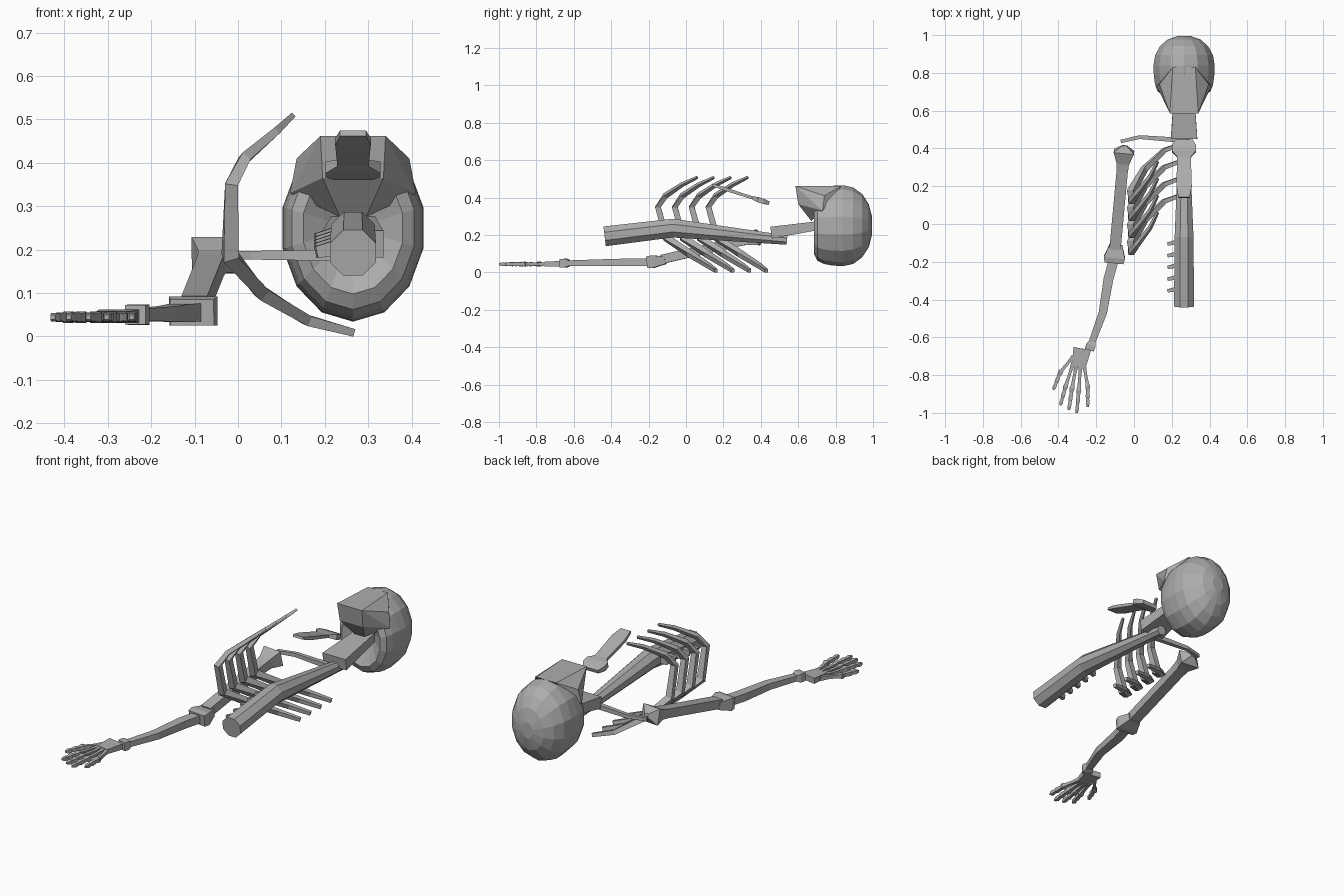
import bpy, bmesh, math
from mathutils import Vector

cube = bpy.data.objects.get("Cube")
if cube:
    bpy.data.objects.remove(cube, do_unlink=True)

GREY = (0.42, 0.42, 0.42, 1)
bone_grey = bpy.data.materials.new("bone grey")
bone_grey.use_nodes = True
bone_grey.diffuse_color = GREY
bone_grey.node_tree.nodes["Principled BSDF"].inputs["Base Color"].default_value = GREY

MID = 0.265  # x of the body's centre line
UP = Vector((0, 0, 1))
BACK = Vector((0, 1, 0))


def finish(name, bm):
    bmesh.ops.recalc_face_normals(bm, faces=bm.faces)
    mesh = bpy.data.meshes.new(name)
    bm.to_mesh(mesh)
    bm.free()
    mesh.materials.append(bone_grey)
    obj = bpy.data.objects.new(name, mesh)
    bpy.context.collection.objects.link(obj)


def sweep(name, points, widths, flatness=1, sides=4, up=UP, axis=None):
    """Loft a polygon along points; widths are half widths, flatness is height over width."""
    bm = bmesh.new()
    points = [Vector(point) for point in points]
    last = len(points) - 1
    corner = 1 / math.cos(math.pi / sides)
    previous = None
    for i, (point, width) in enumerate(zip(points, widths)):
        along = axis or points[min(i + 1, last)] - points[max(i - 1, 0)]
        across = along.cross(up).normalized()
        over = across.cross(along).normalized() * flatness
        ring = []
        for k in range(sides):
            angle = (k + 0.5) * math.tau / sides
            offset = across * math.cos(angle) + over * math.sin(angle)
            ring.append(bm.verts.new(point + offset * width * corner))
        if previous is None:
            bm.faces.new(ring)
        else:
            for k in range(sides):
                j = (k + 1) % sides
                bm.faces.new((previous[k], previous[j], ring[j], ring[k]))
        previous = ring
    bm.faces.new(previous)
    finish(name, bm)


def bone(name, start, end, width, profile, flatness=1):
    """Straight bone; profile pairs a fraction of the length with a scale of the width."""
    start, end = Vector(start), Vector(end)
    points = [start.lerp(end, fraction) for fraction, scale in profile]
    sweep(name, points, [width * scale for fraction, scale in profile], flatness)


def mid_line(*pairs):
    """Points on the body's centre line from (y, z) pairs."""
    return [Vector((MID, y, z)) for y, z in pairs]


# Spine and neck
spine = mid_line((-0.435, 0.193), (-0.07, 0.237), (0.54, 0.173))
sweep("spine", spine, (0.053, 0.05, 0.025), sides=8)
sweep("neck", mid_line((0.455, 0.213), (0.74, 0.255)), (0.07, 0.05), flatness=0.45)

# Short processes along one side of the lower spine
for i in range(5):
    root = spine[0].lerp(spine[1], 0.25 + 0.17 * i) - Vector((0.04, 0, 0))
    tip = root - Vector((0.045, 0.01, 0.01))
    sweep("spine_process", (root, tip), (0.012, 0.009), flatness=1.5)

# Skull: squarer towards the base, round at the back, with a recessed base
skull_centre = Vector((MID, 0.84, 0.25))
skull_points = [skull_centre - BACK * 0.1]
skull_widths = [0.03]
for degrees in range(-80, 81, 20):
    angle = math.radians(degrees)
    power = 0.2 if degrees < 0 else 0.9
    skull_points.append(skull_centre + BACK * 0.158 * math.sin(angle))
    skull_widths.append(0.162 * math.cos(angle) ** power)
sweep("cranium", skull_points, skull_widths, flatness=1.3, sides=14, axis=BACK)

# Face: block that narrows to the chin and to a ridge below, mirrored about the centre line
face = bmesh.new()
for side in (-1, 1):
    for half, y, z in ((0.075, 0.585, 0.462), (0.07, 0.6, 0.365), (0.03, 0.67, 0.275),
                       (0.145, 0.73, 0.33), (0.13, 0.74, 0.41), (0.06, 0.83, 0.462)):
        face.verts.new((MID + side * half, y, z))
bmesh.ops.convex_hull(face, input=face.verts)
finish("face", face)

# Breastbone: thin plate, widest near the neck
top, bottom = mid_line((0.445, 0.37), (0.14, 0.468))
plate_points = [top.lerp(bottom, fraction) for fraction in (0, 0.1, 0.2, 0.3, 0.8, 1)]
sweep("breastbone", plate_points, (0.045, 0.063, 0.063, 0.036, 0.041, 0.03), flatness=0.22)

# Ribs: one curve repeated along the spine, thickest at the side of the chest
rib_path = [Vector(point) for point in (
    (MID, 0.16, 0.009), (0.16, 0.12, 0.037), (0.055, 0.02, 0.1), (-0.018, -0.105, 0.185),
    (-0.015, -0.15, 0.35), (0.015, -0.11, 0.41), (0.085, -0.02, 0.47), (0.125, 0.06, 0.508))]
rib_widths = [0.018 - 0.003 * abs(i - 3) for i in range(len(rib_path))]
for i in range(4):
    shifted = [point + BACK * 0.09 * i for point in rib_path]
    sweep("rib", shifted, rib_widths, up=BACK)

# Collarbone
sweep("collarbone", ((-0.07, 0.437, 0.187), (0.03, 0.46, 0.187), (0.23, 0.445, 0.187)),
      (0.009, 0.01, 0.013))

# Upper arm with a knob at the shoulder and at the elbow
bone("upper_arm", (-0.05, 0.415, 0.195), (-0.1, -0.13, 0.07), 0.03,
     ((0, 0.4), (0.06, 1.8), (0.17, 1.1), (0.25, 1), (1, 1)), flatness=0.8)
bone("elbow", (-0.096, -0.11, 0.065), (-0.106, -0.205, 0.055), 0.056,
     ((0, 0.6), (0.7, 1), (1, 0.9)), flatness=0.6)

# Forearm and wrist
wrist = Vector((-0.222, -0.625, 0.05))
sweep("forearm", ((-0.11, -0.2, 0.055), (-0.135, -0.29, 0.054), (-0.165, -0.47, 0.052), wrist),
      (0.026, 0.026, 0.022, 0.018), flatness=0.8)
bone("wrist", wrist, wrist - Vector((0.015, 0.043, 0)), 0.026,
     ((0, 0.7), (0.4, 1), (1, 0.95)), flatness=0.9)

# Palm
bone("palm", (-0.274, -0.66, 0.046), (-0.292, -0.755, 0.045), 0.047,
     ((0, 1), (0.7, 0.85), (1, 0.75)), flatness=0.33)

# Fingers: two slim lengths each, swelling at the joints
FINGERS = {
    "thumb": ((-0.32, -0.7), (-0.39, -0.785), (-0.427, -0.878)),
    "index_finger": ((-0.322, -0.735), (-0.362, -0.86), (-0.39, -0.96)),
    "middle_finger": ((-0.305, -0.745), (-0.328, -0.87), (-0.345, -0.985)),
    "ring_finger": ((-0.283, -0.75), (-0.292, -0.88), (-0.303, -1)),
    "little_finger": ((-0.265, -0.745), (-0.245, -0.86), (-0.245, -0.968)),
}
for name, joints in FINGERS.items():
    base, knuckle, tip = (Vector((x, y, 0.044)) for x, y in joints)
    bone(name + "_base", base, knuckle, 0.011, ((0, 1), (0.4, 0.7), (0.85, 0.8), (1, 1.2)))
    bone(name + "_tip", knuckle, tip, 0.011,
         ((0, 1.2), (0.2, 0.8), (0.5, 1), (0.62, 0.7), (0.85, 0.9), (1, 0.5)))
